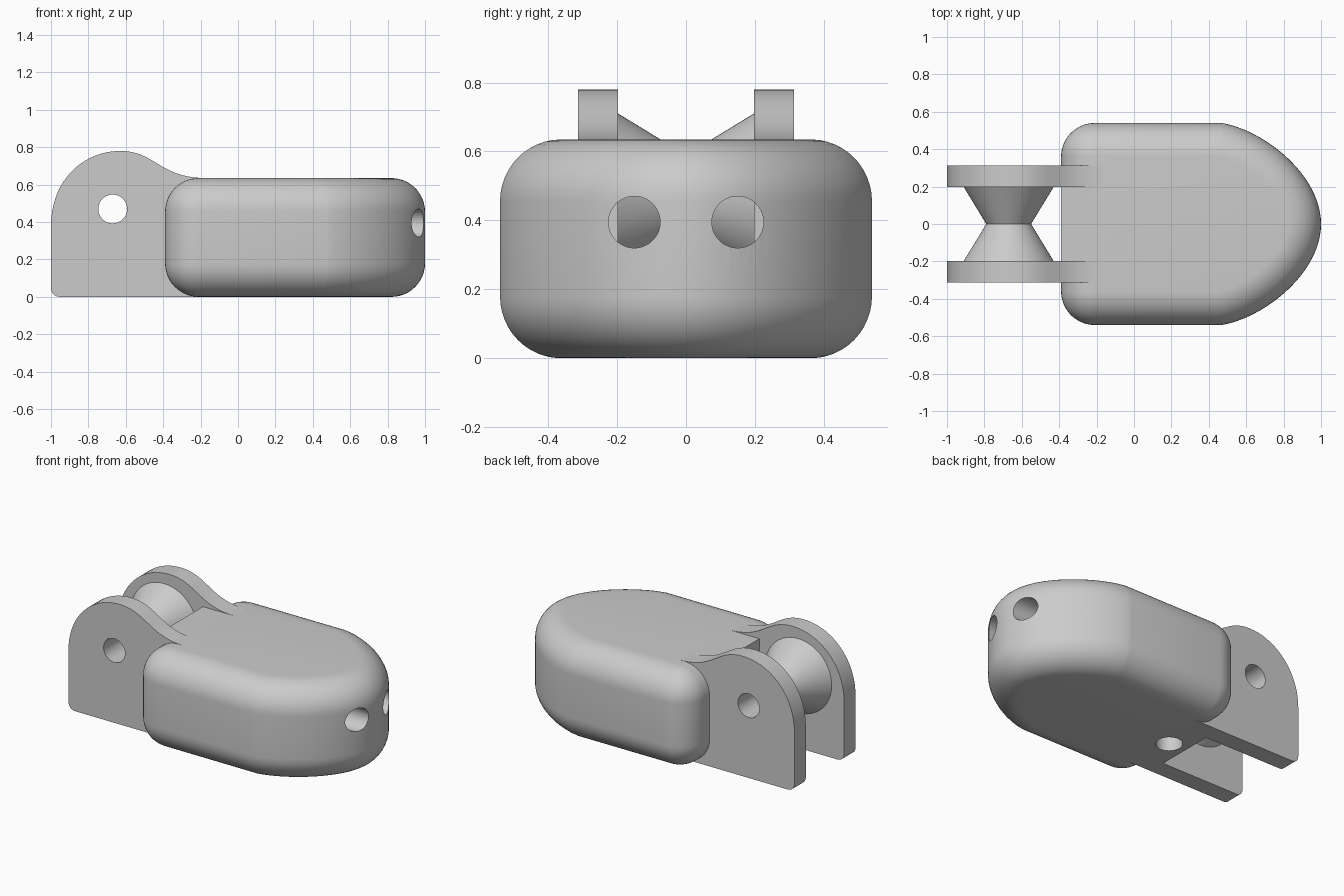
import bpy, bmesh, math
from mathutils import Vector, Matrix

cube = bpy.data.objects.get("Cube")
if cube:
    bpy.data.objects.remove(cube, do_unlink=True)

grey = bpy.data.materials.new("plain grey")
grey.use_nodes = True
colour = (0.6, 0.6, 0.6, 1)
grey.diffuse_color = colour
grey.node_tree.nodes["Principled BSDF"].inputs["Base Color"].default_value = colour

HEIGHT, ROUND, HALF = 0.635, 0.18, 0.54
BACK, SLOT, OUTER = -0.39, 0.197, 0.314
PIN = Vector((-0.67, 0, 0.47))


def make(name, bm):
    bmesh.ops.recalc_face_normals(bm, faces=bm.faces)
    mesh = bpy.data.meshes.new(name)
    bm.to_mesh(mesh)
    bm.free()
    mesh.materials.append(grey)
    obj = bpy.data.objects.new(name, mesh)
    bpy.context.collection.objects.link(obj)
    return obj


def select(obj):
    bpy.ops.object.select_all(action='DESELECT')
    obj.select_set(True)
    bpy.context.view_layer.objects.active = obj


def loft(name, rings, closed=False):
    """Skin equal rings of points; cap the ends or join them in a loop."""
    bm = bmesh.new()
    loops = [[bm.verts.new(p) for p in ring] for ring in rings]
    pairs = list(zip(loops, loops[1:]))
    if closed:
        pairs.append((loops[-1], loops[0]))
    else:
        bm.faces.new(loops[0])
        bm.faces.new(loops[-1])
    n = len(loops[0])
    for a, b in pairs:
        for i in range(n):
            j = (i + 1) % n
            bm.faces.new((a[i], a[j], b[j], b[i]))
    return make(name, bm)


def rod(start, end, radius):
    """Cylinder between two points, used as a cutter."""
    start, end = Vector(start), Vector(end)
    axis = end - start
    turn = Matrix.Translation((start + end) / 2) @ axis.to_track_quat('Z', 'Y').to_matrix().to_4x4()
    bm = bmesh.new()
    bmesh.ops.create_cone(bm, cap_ends=True, segments=48, radius1=radius,
                          radius2=radius, depth=axis.length, matrix=turn)
    return make("hole_cutter", bm)


def drill(obj, *holes):
    for hole in holes:
        cutter = rod(*hole)
        select(obj)
        mod = obj.modifiers.new("hole", 'BOOLEAN')
        mod.operation, mod.solver, mod.object = 'DIFFERENCE', 'EXACT', cutter
        bpy.ops.object.modifier_apply(modifier=mod.name)
        bpy.data.objects.remove(cutter, do_unlink=True)


def bezier(p, steps):
    """Points and tangents along a cubic curve."""
    a, b, c, d = map(Vector, p)
    for i in range(steps + 1):
        t = i / steps
        u = 1 - t
        yield (a * u**3 + 3 * b * u * u * t + 3 * c * u * t * t + d * t**3,
               ((b - a) * u * u + 2 * (c - b) * u * t + (d - c) * t * t).normalized())


# Body outline: inset core points with outward normals, half then mirrored
half = []
for i in range(13):
    a = math.pi - i / 12 * math.pi / 2
    half.append((Vector((BACK + ROUND, HALF - ROUND)), Vector((math.cos(a), math.sin(a)))))
for p, t in bezier([(0.47, 0.54), (0.70, 0.50), (1, 0.26), (1, 0)], 24):
    n = Vector((-t.y, t.x))
    half.append((p - n * ROUND, n))
flip = lambda v: Vector((v.x, -v.y))
outline = half + [(flip(p), flip(n)) for p, n in reversed(half[:-1])]

# Body: outline swept round its top and bottom edges
levels = [(math.cos(a), ROUND + ROUND * math.sin(a))
          for a in (math.radians(7.5 * i - 90) for i in range(13))]
levels += [(c, HEIGHT - z) for c, z in reversed(levels)]
body = loft("body", [[(*(p + n * ROUND * c), z) for p, n in outline] for c, z in levels])

# Square web joining the plates at the back of the body
web = loft("plate_web", [[(x, y, z) for x, y in
           ((BACK, -SLOT), (-0.18, -SLOT), (-0.18, SLOT), (BACK, SLOT))] for z in (0, HEIGHT)])

# Two cord tunnels through the nose and one blind hole underneath
tunnels = [((-0.6, y, 0.395), (1.2, y, 0.395), 0.075) for y in (-0.15, 0.15)]
well = ((-0.27, 0, -0.1), (-0.27, 0, 0.3), 0.08)
for part in (body, web):
    drill(part, *tunnels, well)

# Side plates: curved ear profile
curves = [[(-0.95, 0), (-0.98, 0), (-1, 0.02), (-1, 0.05)],
          [(-1, 0.38), (-1, 0.62), (-0.83, 0.78), (-0.63, 0.78)],
          [(-0.63, 0.78), (-0.44, 0.78), (-0.42, HEIGHT), (-0.17, HEIGHT)]]
ear = []
for k, c in enumerate(curves):
    ear += [p for p, t in bezier(c, 8 if k == 0 else 18)]
    if k == 1:
        ear.pop()
ear.append(Vector((-0.17, 0)))
plates = []
for name, side in (("left_side_plate", 1), ("right_side_plate", -1)):
    plate = loft(name, [[(p.x, side * y, p.y) for p in ear] for y in (SLOT, OUTER)])
    drill(plate, (PIN - Vector((0, 1, 0)), PIN + Vector((0, 1, 0)), 0.077))
    plates.append(plate)

# Waisted roller with a bored centre
section = [(0.077, -SLOT), (0.24, -SLOT), (0.12, 0), (0.24, SLOT), (0.077, SLOT)]
roller = loft("roller", [[PIN + Vector((r * math.cos(a), y, r * math.sin(a))) for r, y in section]
              for a in (i * math.tau / 64 for i in range(64))], closed=True)

for obj in [body, web, roller] + plates:
    select(obj)
    bpy.ops.object.shade_smooth_by_angle(angle=math.radians(30))
